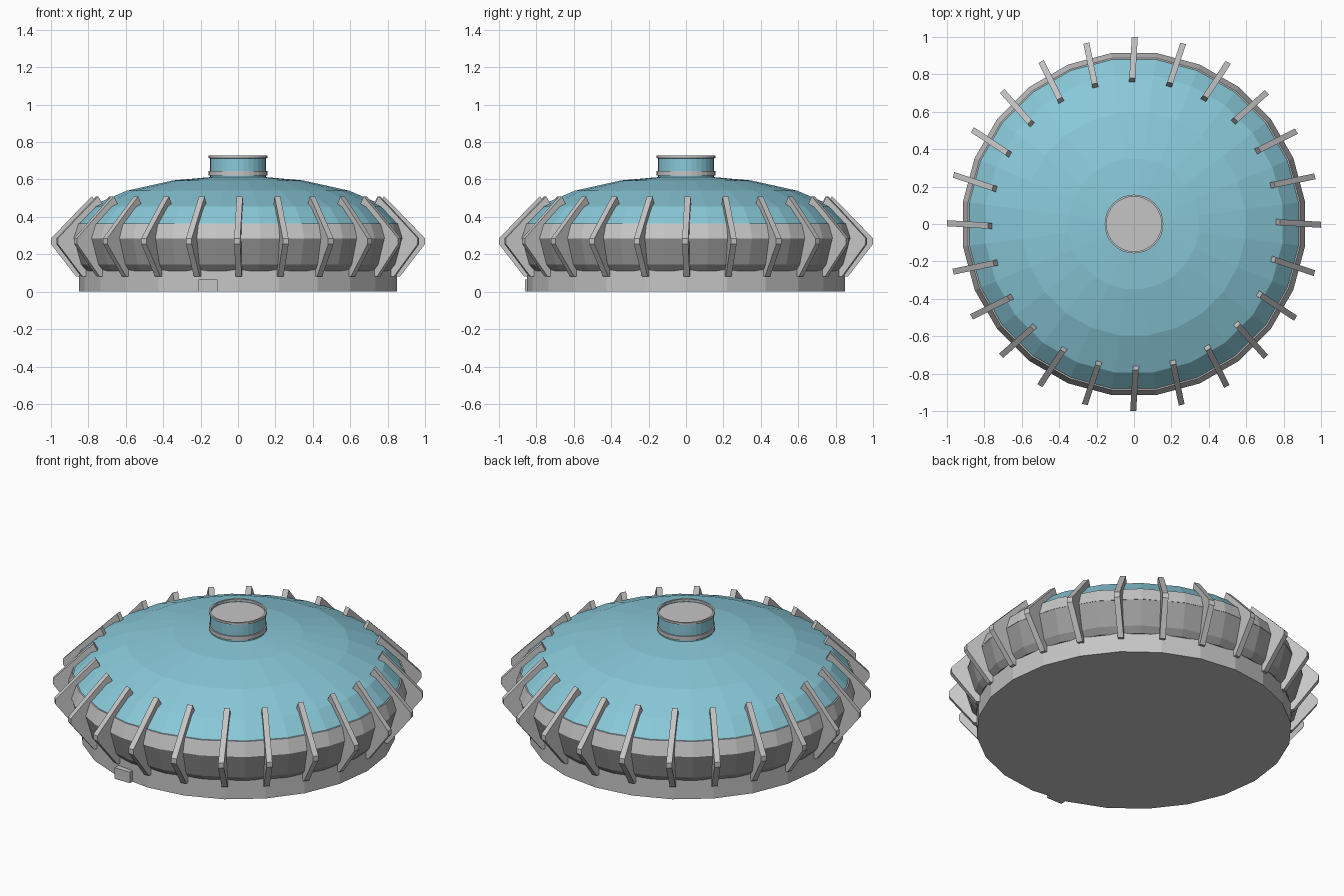
import bpy, bmesh, math

if "Cube" in bpy.data.objects:
    bpy.data.objects.remove(bpy.data.objects["Cube"])


def material(name, rgb):
    m = bpy.data.materials.new(name)
    m.diffuse_color = (*rgb, 1)
    m.use_nodes = True
    m.node_tree.nodes["Principled BSDF"].inputs["Base Color"].default_value = m.diffuse_color
    return m


LIGHT = material("light grey", (0.56, 0.56, 0.56))
DARK = material("mid grey", (0.33, 0.33, 0.33))
BLUE = material("pale blue", (0.25, 0.58, 0.69))


def finish(name, bm, mat):
    bmesh.ops.recalc_face_normals(bm, faces=bm.faces)
    me = bpy.data.meshes.new(name)
    bm.to_mesh(me)
    bm.free()
    me.materials.append(mat)
    ob = bpy.data.objects.new(name, me)
    bpy.context.collection.objects.link(ob)
    return ob


def lathe(name, profile, mat, sides=24, turn=0.0):
    """Closed turned body from (radius, z) points, capped at both ends."""
    bm = bmesh.new()
    rings = []
    for r, z in profile:
        rings.append([bm.verts.new((r * math.cos(turn + math.tau * i / sides),
                                    r * math.sin(turn + math.tau * i / sides), z))
                      for i in range(sides)])
    for a, b in zip(rings, rings[1:]):
        for i in range(sides):
            j = (i + 1) % sides
            bm.faces.new((a[i], a[j], b[j], b[i]))
    bm.faces.new(rings[0])
    bm.faces.new(rings[-1])
    return finish(name, bm, mat)


HALF = math.pi / 24

# Base drum with a small front panel
lathe("base", [(0.85, 0), (0.85, 0.118)], LIGHT)
bm = bmesh.new()
bmesh.ops.create_cube(bm, size=1)
for v in bm.verts:
    v.co = (-0.16 + v.co.x * 0.1, -0.835 + v.co.y * 0.05, 0.0325 + v.co.z * 0.065)
finish("front_panel", bm, LIGHT)

# Rim: dark lower band and light sloping upper band
lathe("lower_band", [(0.85, 0.112), (0.88, 0.145), (0.92, 0.285)], DARK, turn=HALF)
lathe("upper_band", [(0.922, 0.285), (0.895, 0.365)], LIGHT, turn=HALF)

# Domed roof
lathe("dome", [(0.89, 0.36), (0.885, 0.37), (0.80, 0.455), (0.60, 0.54),
               (0.35, 0.595), (0.157, 0.612)], BLUE, turn=HALF)

# Chimney collar with recessed cap
lathe("vent_wall", [(0.15, 0.60), (0.15, 0.70)], BLUE, 32)
lathe("vent_lower_ring", [(0.157, 0.622), (0.157, 0.645)], LIGHT, 32)
lathe("vent_upper_wall", [(0.15, 0.70), (0.15, 0.715), (0.146, 0.715), (0.146, 0.70)], BLUE, 32)
lathe("vent_top_ring", [(0.15, 0.712), (0.157, 0.715), (0.157, 0.727), (0.147, 0.727),
                        (0.147, 0.712)], LIGHT, 32)
lathe("vent_cap", [(0.147, 0.70), (0.147, 0.712)], LIGHT, 32)

# Ribs clasping the rim
RIB = [(0.75, 0.455), (0.78, 0.51), (0.86, 0.43), (1.0, 0.285), (1.0, 0.255),
       (0.865, 0.08), (0.835, 0.08), (0.835, 0.40)]
bm = bmesh.new()
for k in range(24):
    a = math.tau * k / 24
    c, s = math.cos(a), math.sin(a)
    sides = []
    for off in (-0.016, 0.016):
        ring = []
        for r, z in RIB:
            t = off + (0.93 - r) * 0.06      # slight clockwise skew
            ring.append(bm.verts.new((r * c - t * s, r * s + t * c, z)))
        sides.append(ring)
    n = len(RIB)
    for i in range(n):
        j = (i + 1) % n
        bm.faces.new((sides[0][i], sides[0][j], sides[1][j], sides[1][i]))
    bm.faces.new(sides[0])
    bm.faces.new(sides[1])
finish("rim_ribs", bm, LIGHT)
